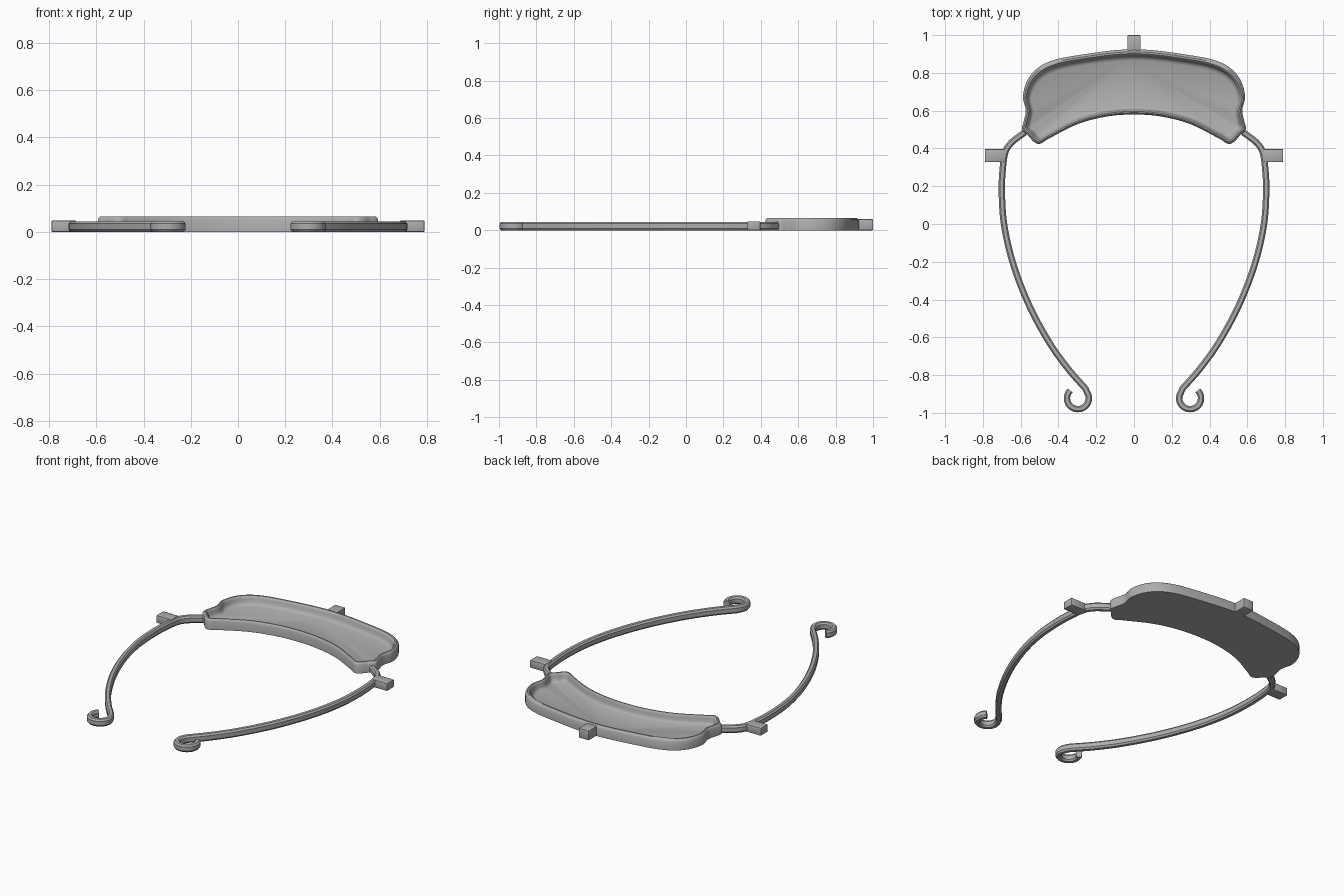
import bpy, bmesh, math
from mathutils import Vector

cube = bpy.data.objects.get("Cube")
if cube:
    bpy.data.objects.remove(cube)

grey = bpy.data.materials.new("plain grey")
grey.use_nodes = True
colour = (0.42, 0.42, 0.42, 1)
grey.diffuse_color = colour
grey.node_tree.nodes["Principled BSDF"].inputs["Base Color"].default_value = colour


def finish(bm, name, angle=30):
    bmesh.ops.recalc_face_normals(bm, faces=bm.faces)
    mesh = bpy.data.meshes.new(name)
    bm.to_mesh(mesh)
    bm.free()
    mesh.materials.append(grey)
    ob = bpy.data.objects.new(name, mesh)
    bpy.context.collection.objects.link(ob)
    bpy.ops.object.select_all(action='DESELECT')
    ob.select_set(True)
    bpy.context.view_layer.objects.active = ob
    bpy.ops.object.shade_smooth_by_angle(angle=math.radians(angle))
    return ob


def spline(points, steps, closed=False):
    """Smooth path through 2D points."""
    p = [Vector(q) for q in points]
    n = len(p)
    out = []
    for i in range(n if closed else n - 1):
        pick = (lambda k: p[k % n]) if closed else (lambda k: p[max(0, min(n - 1, k))])
        a, b, c, d = (pick(i + k) for k in (-1, 0, 1, 2))
        # tangents scaled to the segment keep uneven spacing tidy
        length = (c - b).length
        tb = (c - a).normalized() * length
        tc = (d - b).normalized() * length
        for s in range(steps):
            t = s / steps
            out.append(b * (2*t**3 - 3*t**2 + 1) + tb * (t**3 - 2*t**2 + t)
                       + c * (3*t**2 - 2*t**3) + tc * (t**3 - t**2))
    if not closed:
        out.append(p[-1])
    return out


def bridge(bm, rings, closed_rings=True):
    for a, b in zip(rings, rings[1:]):
        n = len(a)
        for i in range(n):
            j = (i + 1) % n
            bm.faces.new((a[i], a[j], b[j], b[i]))
    bm.faces.new(rings[0])
    bm.faces.new(rings[-1])


def mirrored(half):
    """Close a half outline that starts and ends on the centre line."""
    return half + [(-x, y) for x, y in half[-2:0:-1]]


# Tray: outer and inner outlines blended into a wall section
outer = [(0, .925), (.3, .893), (.46, .855), (.55, .785), (.588, .68), (.573, .6),
         (.585, .54), (.592, .5), (.56, .468), (.53, .435), (.5, .424), (.46, .447),
         (.3, .528), (.15, .568), (0, .58)]
inner = [(0, .865), (.29, .835), (.43, .8), (.505, .75), (.542, .675), (.53, .6),
         (.54, .545), (.543, .52), (.525, .502), (.51, .483), (.494, .476), (.46, .492),
         (.3, .572), (.15, .61), (0, .622)]
outer_path = spline(mirrored(outer), 6, True)
inner_path = spline(mirrored(inner), 6, True)
section = [(0, 0), (0, .052), (.08, .06), (.22, .066), (.38, .066), (.5, .06),
           (.56, .05), (.62, .032), (.75, .021), (1, .015)]
bm = bmesh.new()
rings = [[bm.verts.new((*o.lerp(i, t), z)) for o, i in zip(outer_path, inner_path)]
         for t, z in section]
bridge(bm, rings)
finish(bm, "tray", 35)

# Arms: chamfered bar swept down the side into an open hook
arm = [(.578, .485), (.605, .466), (.65, .43), (.68, .385), (.694, .3), (.7, .18), (.688, 0),
       (.643, -.2), (.56, -.42), (.45, -.625), (.35, -.765), (.258, -.87)]
hook = [(.297 + .058 * math.cos(math.radians(a)), -.922 + .058 * math.sin(math.radians(a)))
        for a in range(165, 406, 12)]
path = spline(arm, 8) + [Vector(q) for q in hook]
bar = [(-.017, .01), (-.009, 0), (.009, 0), (.017, .01),
       (.017, .035), (.009, .045), (-.009, .045), (-.017, .035)]
for side, label in ((1, "left"), (-1, "right")):
    bm = bmesh.new()
    rings = []
    for k, p in enumerate(path):
        along = (path[min(k + 1, len(path) - 1)] - path[max(k - 1, 0)]).normalized()
        across = Vector((-along.y, along.x))
        rings.append([bm.verts.new((side * (p.x + across.x * u), p.y + across.y * u, z))
                      for u, z in bar])
    bridge(bm, rings)
    finish(bm, label + "_arm")


# Locating tabs at the sides and back
def tab(name, x0, x1, y0, y1, height):
    bm = bmesh.new()
    bmesh.ops.create_cube(bm, size=1)
    for v in bm.verts:
        v.co = ((x0 + x1) / 2 + v.co.x * (x1 - x0),
                (y0 + y1) / 2 + v.co.y * (y1 - y0), (v.co.z + .5) * height)
    bmesh.ops.bevel(bm, geom=bm.edges[:], offset=.005, segments=2, affect='EDGES', profile=.5)
    finish(bm, name)


tab("left_tab", .685, .79, .328, .397, .048)
tab("right_tab", -.79, -.685, .328, .397, .048)
tab("back_tab", -.035, .035, .905, 1, .06)
